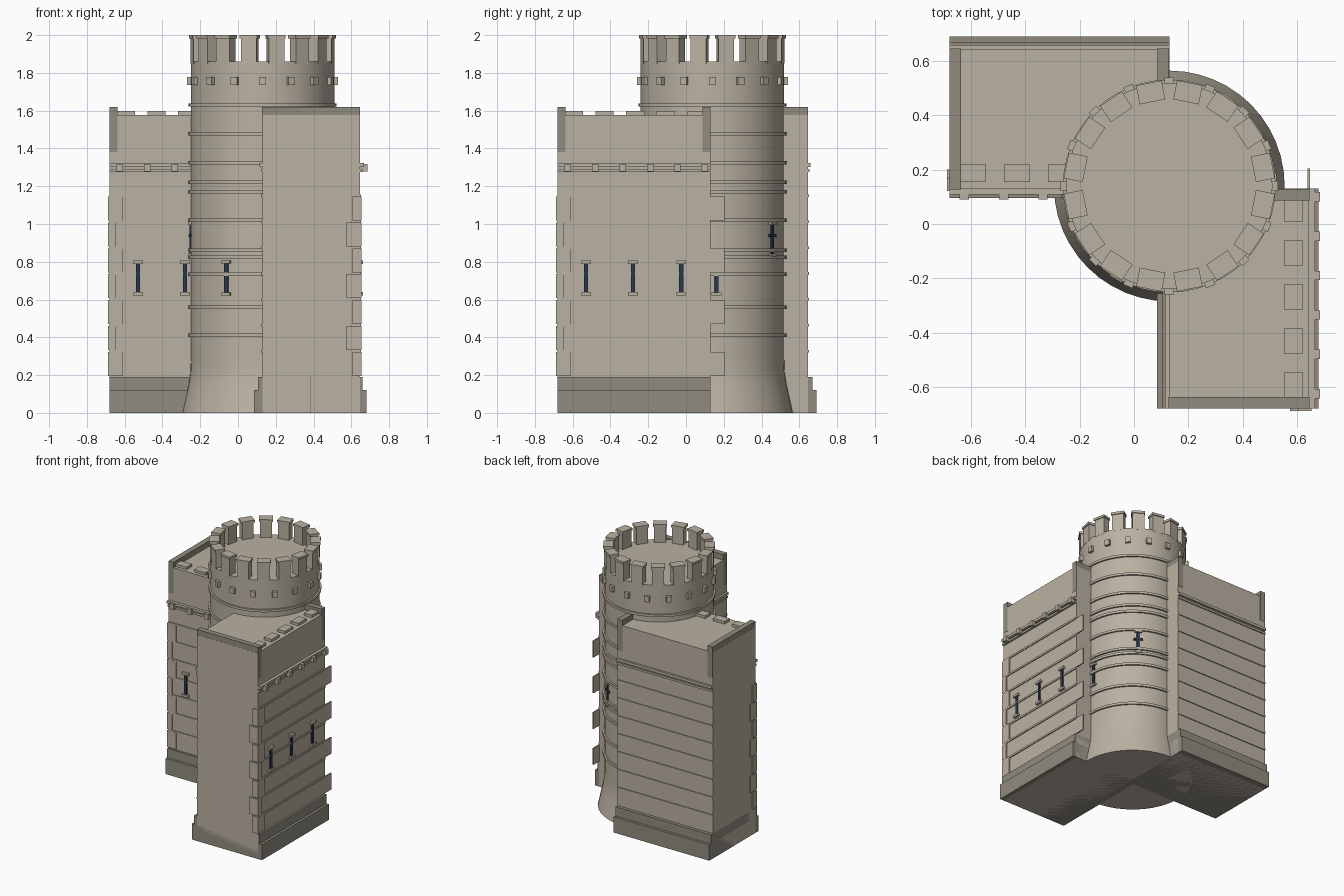
import bpy, bmesh, math
from mathutils import Matrix, Vector

if "Cube" in bpy.data.objects:
    bpy.data.objects.remove(bpy.data.objects["Cube"])


def material(name, r, g, b):
    m = bpy.data.materials.new(name)
    m.diffuse_color = (r, g, b, 1)
    m.use_nodes = True
    m.node_tree.nodes["Principled BSDF"].inputs["Base Color"].default_value = m.diffuse_color
    return m


STONE = material("pale stone", 0.49, 0.44, 0.36)
DARK = material("dark stone", 0.28, 0.26, 0.21)
SLIT = material("slit blue black", 0.022, 0.04, 0.07)

TOWER = Matrix.Translation((0.13, 0.14, 0))
WING_PLACES = {
    "left": Matrix.Identity(4),
    "right": Matrix.Translation((0.775, 0, 0)) @ Matrix.Rotation(math.pi / 2, 4, 'Z'),
}


def finish(name, bm, mat):
    bmesh.ops.recalc_face_normals(bm, faces=bm.faces)
    me = bpy.data.meshes.new(name)
    bm.to_mesh(me)
    bm.free()
    me.materials.append(mat)
    ob = bpy.data.objects.new(name, me)
    bpy.context.collection.objects.link(ob)
    return ob


def boxes(name, items, mat, matrix=Matrix.Identity(4)):
    """One object of boxes, each (x0, x1, y0, y1, z0, z1[, local matrix])."""
    bm = bmesh.new()
    for it in items:
        x0, x1, y0, y1, z0, z1 = it[:6]
        local = it[6] if len(it) > 6 else Matrix.Identity(4)
        m = (matrix @ local @ Matrix.Translation(((x0 + x1) / 2, (y0 + y1) / 2, (z0 + z1) / 2))
             @ Matrix.Diagonal((x1 - x0, y1 - y0, z1 - z0, 1)))
        bmesh.ops.create_cube(bm, size=1, matrix=m)
    return finish(name, bm, mat)


def lathe(name, profile, mat, steps=48):
    bm = bmesh.new()
    vs = [bm.verts.new((r, 0, z)) for r, z in profile]
    es = [bm.edges.new(p) for p in zip(vs, vs[1:])]
    bmesh.ops.spin(bm, geom=vs + es, cent=(0, 0, 0), axis=(0, 0, 1),
                   angle=2 * math.pi, steps=steps)
    bmesh.ops.remove_doubles(bm, verts=bm.verts, dist=1e-5)
    bm.transform(TOWER)
    ob = finish(name, bm, mat)
    bpy.context.view_layer.objects.active = ob
    ob.select_set(True)
    bpy.ops.object.shade_smooth_by_angle(angle=math.radians(35))
    ob.select_set(False)
    return ob


def turn(deg):
    return Matrix.Rotation(math.radians(deg), 4, 'Z')


# ---------- wings ----------
X0, X1, Y0, Y1 = -0.68, 0.13, 0.13, 0.645
LEVELS = [0.19 + 0.137 * i for i in range(8)]

for side, M in WING_PLACES.items():
    boxes(side + "_wing_wall", [(X0, X1, Y0, Y1, 0, 1.578)], STONE, M)
    # stepped plinth
    boxes(side + "_plinth", [(X0, X1, 0.096, 0.69, 0, 0.12),
                             (X0, X1, 0.115, 0.67, 0.12, 0.19)], DARK, M)
    # raised end parapets
    boxes(side + "_end_parapets",
          [(X0 + 0.001, -0.637, Y0 - 0.002, Y1 + 0.002, 1.38, 1.62),
           (0.087, X1 - 0.001, Y0 - 0.002, Y1 + 0.002, 1.38, 1.62)], DARK, M)
    # thin stone courses on both long faces
    boxes(side + "_courses",
          [(X0, X1, Y0 - 0.007, Y1 + 0.007, z - 0.007, z + 0.007) for z in LEVELS[1:]],
          STONE, M)
    # moulding with corbels under the battlement
    boxes(side + "_moulding",
          [(X0, X1, Y0 - 0.022, Y1 + 0.015, 1.302, 1.322),
           (X0, X1, Y0 - 0.014, Y1 + 0.008, 1.275, 1.29)], STONE, M)
    boxes(side + "_corbels",
          [(x - 0.017, x + 0.017, 0.09, Y0, 1.277, 1.318)
           for x in (0.10 - 0.145 * i for i in range(6))], STONE, M)
    # low blocks along the roof edge
    boxes(side + "_roof_blocks",
          [(x - 0.048, x + 0.048, 0.155, 0.22, 1.57, 1.598)
           for x in (0.055 - 0.162 * i for i in range(5))], STONE, M)
    # alternating corner stones
    q = []
    for i, (a, b) in enumerate(zip(LEVELS, LEVELS[1:])):
        a, b = a + 0.006, b - 0.004
        wide = i % 2 == 0
        q.append((-0.688, -0.61 if wide else -0.645, 0.122, Y0, a, b))
        q.append((-0.688, X0, 0.122, 0.17 if wide else 0.2, a, b))
        if wide:
            q.append((X1, 0.205, 0.127, 0.135, a, b))
    boxes(side + "_corner_stones", q, STONE, M)
    # arrow slits with sill and lintel
    xs = (-0.53, -0.28, -0.025)
    boxes(side + "_arrow_slits",
          [(x - 0.011, x + 0.011, 0.121, Y0, 0.635, 0.79) for x in xs], SLIT, M)
    boxes(side + "_slit_caps",
          [(x - 0.026, x + 0.026, 0.112, Y0, z - 0.009, z + 0.009)
           for x in xs for z in (0.63, 0.797)], STONE, M)

# ---------- round tower ----------
R = 0.38
lathe("tower_body", [(0, 0), (0.425, 0), (0.41, 0.07), (0.392, 0.15), (0.383, 0.21),
                     (R, 0.28), (R, 1.86), (0, 1.86)], STONE)
for i, z in enumerate((0.41, 0.56, 0.735, 0.825, 0.862, 1.02, 1.17, 1.222, 1.325, 1.477, 1.63)):
    h, r = 0.009, R + 0.012
    lathe("tower_ring_%d" % i, [(R - 0.01, z - h), (r, z - h), (r, z + h), (R - 0.01, z + h),
                                (R - 0.01, z - h)], STONE)

# battlements with slightly wider caps, and corbels beneath
merlons, caps, corbels = [], [], []
for i in range(16):
    t = turn(22.5 * i + 11.25)
    merlons.append((0.322, 0.38, -0.042, 0.042, 1.85, 1.985, t))
    caps.append((0.316, 0.387, -0.048, 0.048, 1.982, 2.0, t))
    corbels.append((0.37, 0.40, -0.018, 0.018, 1.735, 1.778, turn(22.5 * i)))
boxes("tower_merlons", merlons, STONE, TOWER)
boxes("tower_merlon_caps", caps, STONE, TOWER)
boxes("tower_corbels", corbels, STONE, TOWER)

# cross-shaped slits
cross, cross_caps = [], []
for deg, z in ((240, 0.635), (3, 0.635), (56, 0.84), (183, 0.84)):
    t = turn(deg)
    cross.append((0.375, 0.387, -0.011, 0.011, z, z + 0.16, t))
    cross.append((0.375, 0.389, -0.032, 0.032, z + 0.092, z + 0.108, t))
    for dz in (-0.005, 0.163):
        cross_caps.append((0.37, 0.396, -0.026, 0.026, z + dz - 0.008, z + dz + 0.008, t))
boxes("tower_cross_slits", cross, SLIT, TOWER)
boxes("tower_slit_caps", cross_caps, STONE, TOWER)
